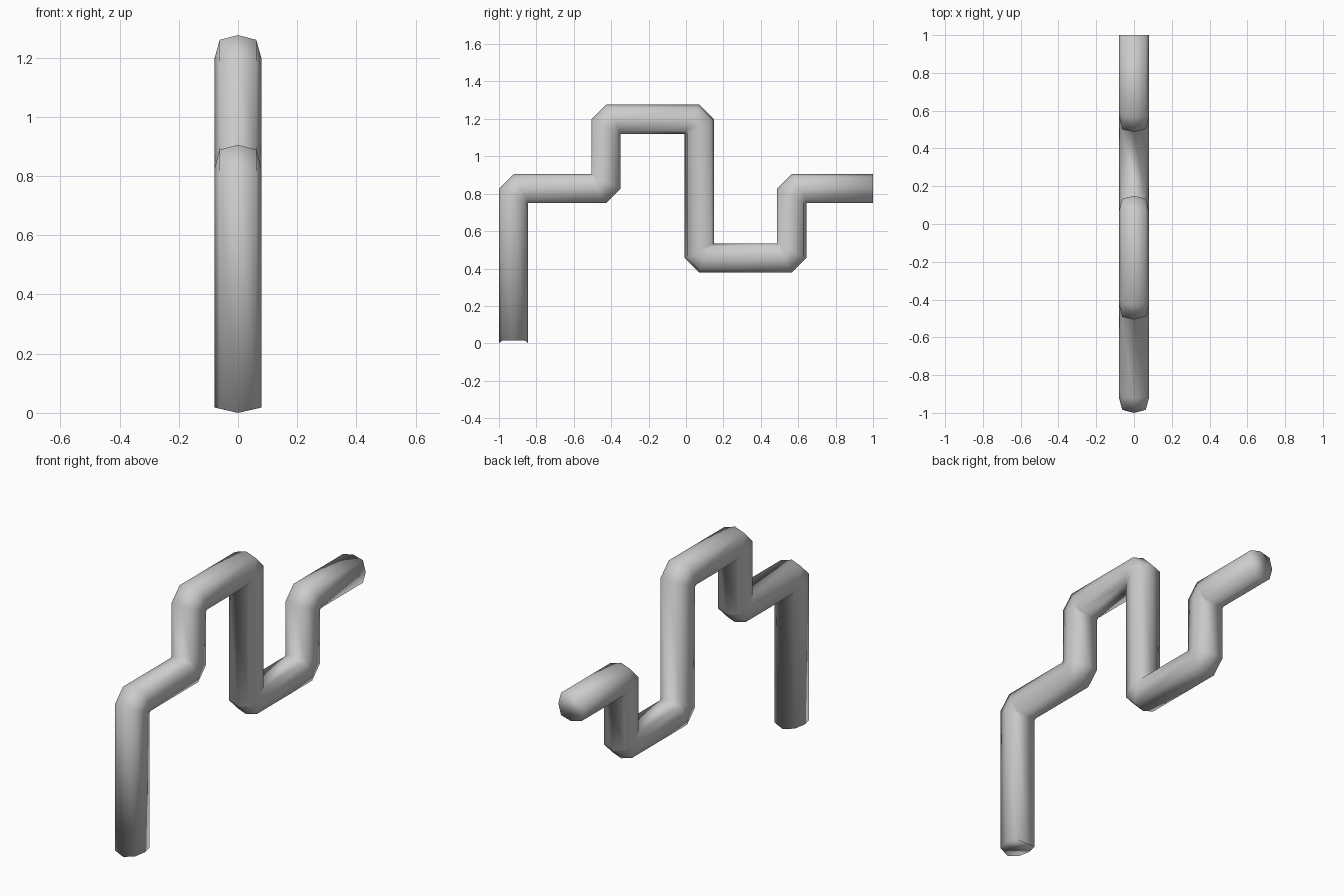
import bpy, bmesh
from mathutils import Vector

if "Cube" in bpy.data.objects:
    bpy.data.objects.remove(bpy.data.objects["Cube"])

R = 0.078
# eight-sided cross-section: (sideways x, in-plane offset)
SECTION = [(0.079, 0), (0.062, 0.062), (0, R), (-0.062, 0.062),
           (-0.079, 0), (-0.062, -0.062), (0, -R), (0.062, -0.062)]
# centreline of the pipe in (y, z)
PATH = [Vector(p) for p in [(-0.922, 0), (-0.922, 0.827), (-0.428, 0.827),
                            (-0.428, 1.198), (0.071, 1.198), (0.071, 0.456),
                            (0.565, 0.456), (0.565, 0.827), (1, 0.827)]]

bm = bmesh.new()


def add_ring(p, d, slide):
    """Ring of vertices at p facing along d; slide(x, a) shifts each along d."""
    n = Vector((-d.y, d.x))
    ring = []
    for x, a in SECTION:
        q = p + n * a + d * slide(x, a)
        ring.append(bm.verts.new((x, q.x, q.y)))
    return ring


dirs = [(b - a).normalized() for a, b in zip(PATH, PATH[1:])]

# foot of the pipe, slightly notched at the sides
rings = [add_ring(PATH[0], dirs[0], lambda x, a: 0.018 * abs(x) / 0.079)]

# elbows: sharp inside, chamfered outside
for p, d1, d2 in zip(PATH[1:-1], dirs, dirs[1:]):
    s = 1 if d1.cross(d2) > 0 else -1
    rings.append(add_ring(p, d1, lambda x, a: -(R + s * a) / 2))
    rings.append(add_ring(p, d2, lambda x, a: (R + s * a) / 2))

# open run at the back
rings.append(add_ring(PATH[-1], dirs[-1], lambda x, a: 0))

# walls and end caps
for r1, r2 in zip(rings, rings[1:]):
    for i in range(8):
        j = (i + 1) % 8
        bm.faces.new((r1[i], r1[j], r2[j], r2[i]))
bm.faces.new(rings[0])
bm.faces.new(rings[-1])
bmesh.ops.remove_doubles(bm, verts=bm.verts, dist=0.0005)
bmesh.ops.recalc_face_normals(bm, faces=bm.faces)
for f in bm.faces:
    f.smooth = True

mesh = bpy.data.meshes.new("bent_pipe")
bm.to_mesh(mesh)
bm.free()
bpy.context.collection.objects.link(bpy.data.objects.new("bent_pipe", mesh))
